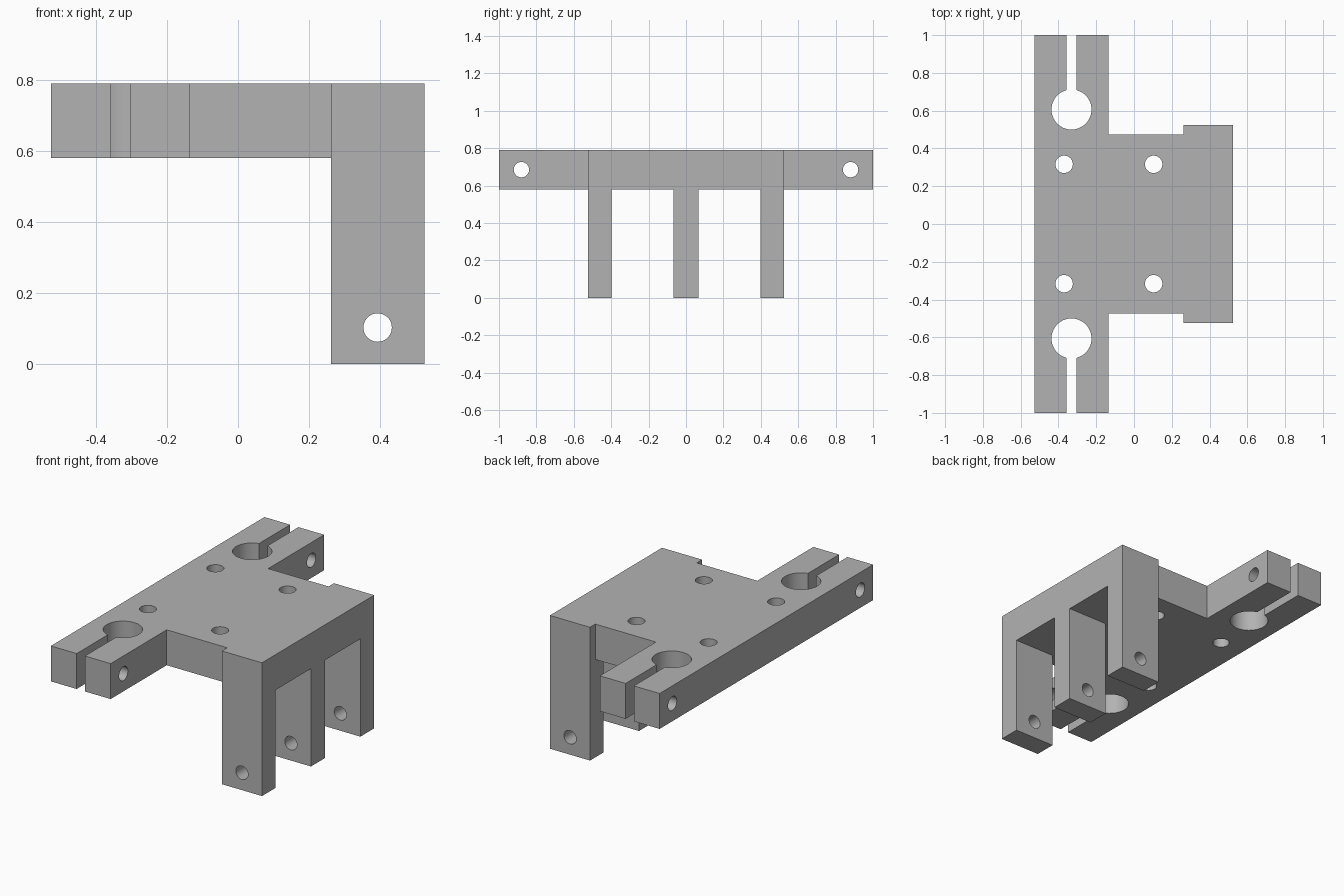
import bpy, bmesh, math
from mathutils import Matrix, Vector

cube = bpy.data.objects.get("Cube")
if cube:
    bpy.data.objects.remove(cube, do_unlink=True)

GREY = (0.45, 0.45, 0.45, 1.0)
mat = bpy.data.materials.new("mid grey")
mat.use_nodes = True
mat.diffuse_color = GREY
mat.node_tree.nodes["Principled BSDF"].inputs["Base Color"].default_value = GREY


def add_object(name, bm):
    bmesh.ops.recalc_face_normals(bm, faces=bm.faces)
    mesh = bpy.data.meshes.new(name)
    bm.to_mesh(mesh)
    bm.free()
    mesh.materials.append(mat)
    obj = bpy.data.objects.new(name, mesh)
    bpy.context.collection.objects.link(obj)
    return obj


def extrude(name, points, direction):
    """Solid made by sweeping a flat outline along a direction."""
    bm = bmesh.new()
    face = bm.faces.new([bm.verts.new(p) for p in points])
    swept = bmesh.ops.extrude_face_region(bm, geom=[face])
    verts = [v for v in swept["geom"] if isinstance(v, bmesh.types.BMVert)]
    bmesh.ops.translate(bm, verts=verts, vec=Vector(direction))
    return add_object(name, bm)


def cylinder(name, centre, radius, depth, axis):
    bm = bmesh.new()
    turn = Vector((0, 0, 1)).rotation_difference(Vector(axis)).to_matrix().to_4x4()
    bmesh.ops.create_cone(bm, cap_ends=True, segments=48, radius1=radius,
                          radius2=radius, depth=depth,
                          matrix=Matrix.Translation(centre) @ turn)
    return add_object(name, bm)


def combine(target, tool, operation):
    """Apply a boolean and discard the tool."""
    mod = target.modifiers.new("cut", "BOOLEAN")
    mod.operation, mod.solver, mod.object = operation, "EXACT", tool
    bpy.context.view_layer.objects.active = target
    bpy.ops.object.modifier_apply(modifier=mod.name)
    bpy.data.objects.remove(tool, do_unlink=True)


LEFT, ARM, STEP, RIGHT = -0.527, -0.135, 0.262, 0.525
UNDER, TOP = 0.58, 0.79
MID = (UNDER + TOP) / 2

# Flat plate with two long clamp arms
half = [(LEFT, 1), (ARM, 1), (ARM, 0.475), (STEP + 0.1, 0.475)]
outline = half + [(x, -y) for x, y in reversed(half)]
bracket = extrude("mounting_bracket", [(x, y, UNDER) for x, y in outline],
                  (0, 0, TOP - UNDER))

# Three-legged hinge end
legs = [(-0.525, -0.397), (-0.066, 0.066), (0.397, 0.525)]
comb = [(-0.525, TOP)]
for a, b in legs:
    comb += [(a, UNDER), (a, 0), (b, 0), (b, UNDER)]
comb = [comb[0]] + comb[2:-1] + [(0.525, TOP)]
hinge = extrude("hinge_legs", [(STEP, y, z) for y, z in comb],
                (RIGHT - STEP, 0, 0))
combine(bracket, hinge, "UNION")

# Pin hole through all legs
cutters = [cylinder("pin_hole", (0.393, 0, 0.103), 0.04, 1.5, (0, 1, 0))]
for s in (-1, 1):
    # Rod clamp: round bore, slot to the arm end, and cross bolt hole
    cutters.append(cylinder("rod_bore", (-0.331, s * 0.606, MID), 0.106, 0.5, (0, 0, 1)))
    slot = [(-0.358, 0.606), (-0.304, 0.606), (-0.304, 1.1), (-0.358, 1.1)]
    cutters.append(extrude("clamp_slot", [(x, s * y, UNDER - 0.1) for x, y in slot],
                           (0, 0, 0.5)))
    cutters.append(cylinder("clamp_bolt_hole", (-0.33, s * 0.88, MID), 0.041, 0.8, (1, 0, 0)))
    # Mounting screw holes
    for x in (-0.37, 0.104):
        cutters.append(cylinder("screw_hole", (x, s * 0.316, MID), 0.046, 0.5, (0, 0, 1)))
for cutter in cutters:
    combine(bracket, cutter, "DIFFERENCE")

# Smooth bores, crisp edges
bpy.ops.object.select_all(action="DESELECT")
bracket.select_set(True)
bpy.context.view_layer.objects.active = bracket
bpy.ops.object.shade_smooth_by_angle(angle=math.radians(30))
